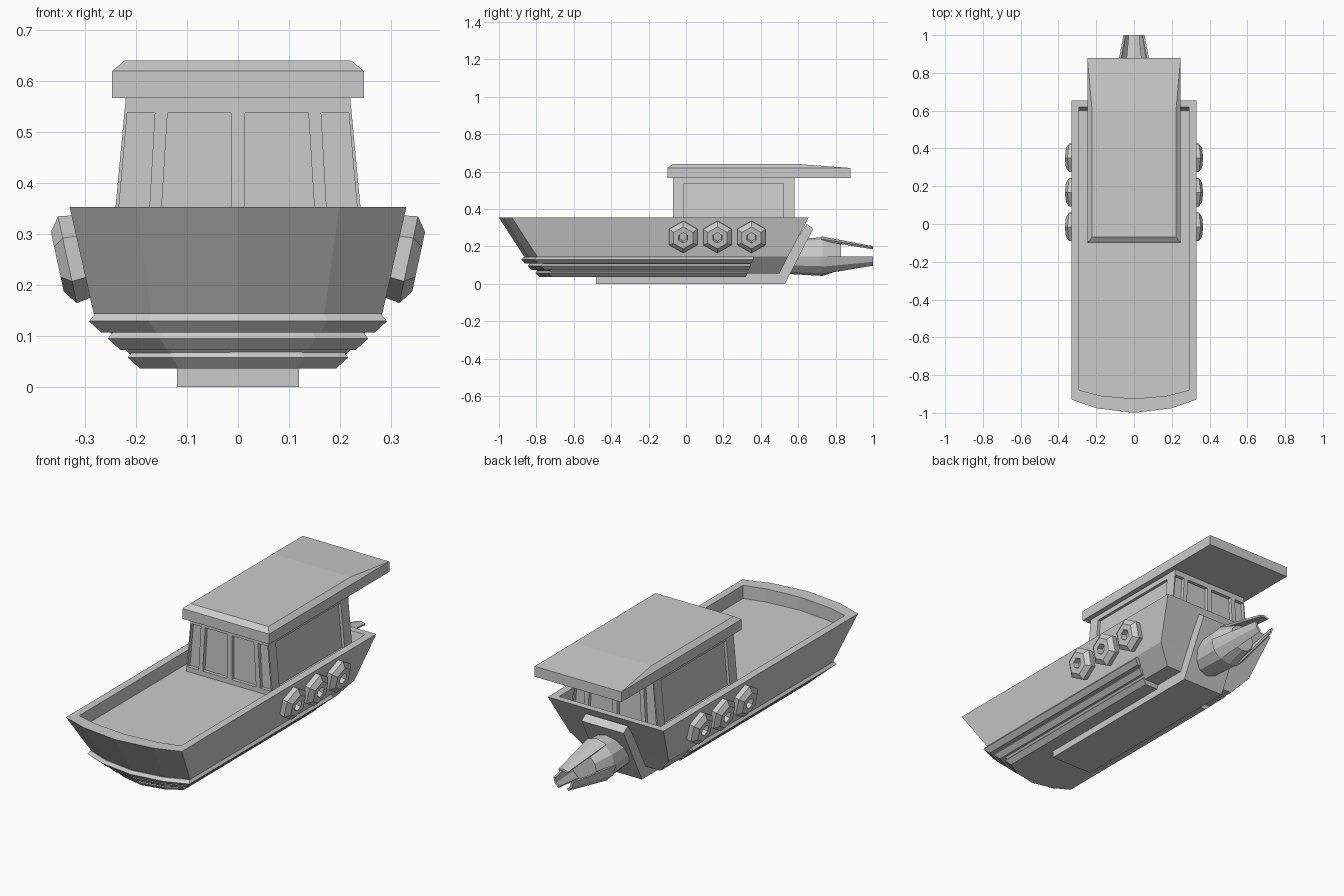
import bpy, bmesh
from math import sin, cos, radians, pi

if "Cube" in bpy.data.objects:
    bpy.data.objects.remove(bpy.data.objects["Cube"])


def loft(name, *solids):
    """Each solid is a list of equal-length rings, skinned and capped."""
    bm = bmesh.new()
    for rings in solids:
        vs = [[bm.verts.new(p) for p in r] for r in rings]
        n = len(vs[0])
        for a, b in zip(vs, vs[1:]):
            for i in range(n):
                j = (i + 1) % n
                bm.faces.new((a[i], a[j], b[j], b[i]))
        bm.faces.new(vs[0][::-1])
        bm.faces.new(vs[-1])
    bmesh.ops.recalc_face_normals(bm, faces=bm.faces)
    me = bpy.data.meshes.new(name)
    bm.to_mesh(me)
    bm.free()
    ob = bpy.data.objects.new(name, me)
    bpy.context.collection.objects.link(ob)
    return ob


def outline(z, w, tip, stern, d=.07):
    """Plan of the boat at one height, with a blunt faceted bow."""
    half = [(w, stern), (w, tip + d), (.6 * w, tip + .35 * d)]
    pts = half + [(0, tip)] + [(-x, y) for x, y in reversed(half)]
    return [(x, y, z) for x, y in pts]


# Hull with bulwark and sunken deck
loft("hull", [outline(.056, .205, -.785, .5),
              outline(.145, .283, -.865, .545),
              outline(.353, .33, -1.0, .655),
              outline(.353, .29, -.925, .62, .045),
              outline(.285, .29, -.925, .6, .045)])

# Stepped strakes round the lower hull
for i, (z, w, tip, end) in enumerate([(.107, .292, -.88, .36),
                                      (.073, .255, -.845, .345),
                                      (.036, .216, -.805, .33)]):
    loft(f"strake_{i + 1}", [outline(z, w - .024, tip + .02, end - .01),
                             outline(z + .022, w, tip, end),
                             outline(z + .037, w - .012, tip + .012, end)])

# Keel that turns up into the transom plate
keel = [(-.48, .08), (-.48, 0), (.53, 0), (.68, .295), (.645, .32), (.49, .08)]
loft("keel", [[(x, y, z) for y, z in keel] for x in (-.12, .12)])


# Cabin with recessed windows
def wall(z):
    return .22 + .02 * (.566 - z) / .213


Y0, Y1, ZB, ZT = -.07, .58, .31, .537
cabin = loft("cabin", [[(s * wall(z), y, z) for s, y in
                        ((-1, Y0), (1, Y0), (1, Y1), (-1, Y1))]
                       for z in (.27, .58)])
cuts = []
for s in (-1, 1):
    # top and bottom x extents of the two front/back windows on each side
    for t0, t1, b0, b1 in ((.014, .138, .014, .152), (.163, .217, .176, .237)):
        quad = [(t0, ZT), (t1, ZT), (b1, ZB), (b0, ZB)]
        for ya, yb in ((Y0 - .1, Y0 + .018), (Y1 - .018, Y1 + .1)):
            cuts.append([[(s * x, y, z) for x, z in quad] for y in (ya, yb)])
    side = [(-.01, ZT), (.52, ZT), (.52, ZB), (-.01, ZB)]
    cuts.append([[(s * (wall(z) + k), y, z) for y, z in side] for k in (-.015, .1)])
cutter = loft("window_cutter", *cuts)
cutter.hide_render = True
mod = cabin.modifiers.new("windows", 'BOOLEAN')
mod.operation, mod.object, mod.solver = 'DIFFERENCE', cutter, 'EXACT'
bpy.context.view_layer.objects.active = cabin
bpy.ops.object.modifier_apply(modifier=mod.name)
bpy.data.objects.remove(cutter)


# Roof slab, bevelled and dropping to the rear edge
def rect(w, y0, y1, z0, z1):
    return [(-w, y0, z0), (w, y0, z0), (w, y1, z1), (-w, y1, z1)]


loft("roof", [rect(.247, -.1, .88, .566, .566), rect(.247, -.1, .88, .619, .619),
              rect(.222, -.07, .6, .64, .64)])

# Hexagonal tyre fenders, leaning with the hull sides
for s, side in ((-1, "left"), (1, "right")):
    for i, yc in enumerate((-.015, .168, .35)):
        rings = []
        for a, r in ((-.02, .08), (.026, .087), (.046, .06), (.046, .028), (.015, .024)):
            ring = []
            for k in range(6):
                u, v = r * cos(k * pi / 3), r * sin(k * pi / 3)
                ring.append((s * (.309 + .977 * a + .21 * u), yc + v,
                             .255 - .21 * a + .977 * u))
            rings.append(ring)
        loft(f"fender_{side}_{i + 1}", rings)


# Jet drive: twelve-sided body and three tapering petals
def jet(y, r, angles):
    return [(r * cos(radians(a)), y, .145 + r * sin(radians(a))) for a in angles]


full = range(0, 360, 30)
loft("jet_body", [jet(.5, .09, full), jet(.73, .103, full), jet(.83, .07, full)])
for i, c in enumerate((90, 210, 330)):
    arc = (c - 30, c, c + 30)
    loft(f"jet_petal_{i + 1}",
         [jet(y, r, arc) + jet(y, r - .011, arc[::-1])
          for y, r in ((.725, .108), (1.0, .056))])
